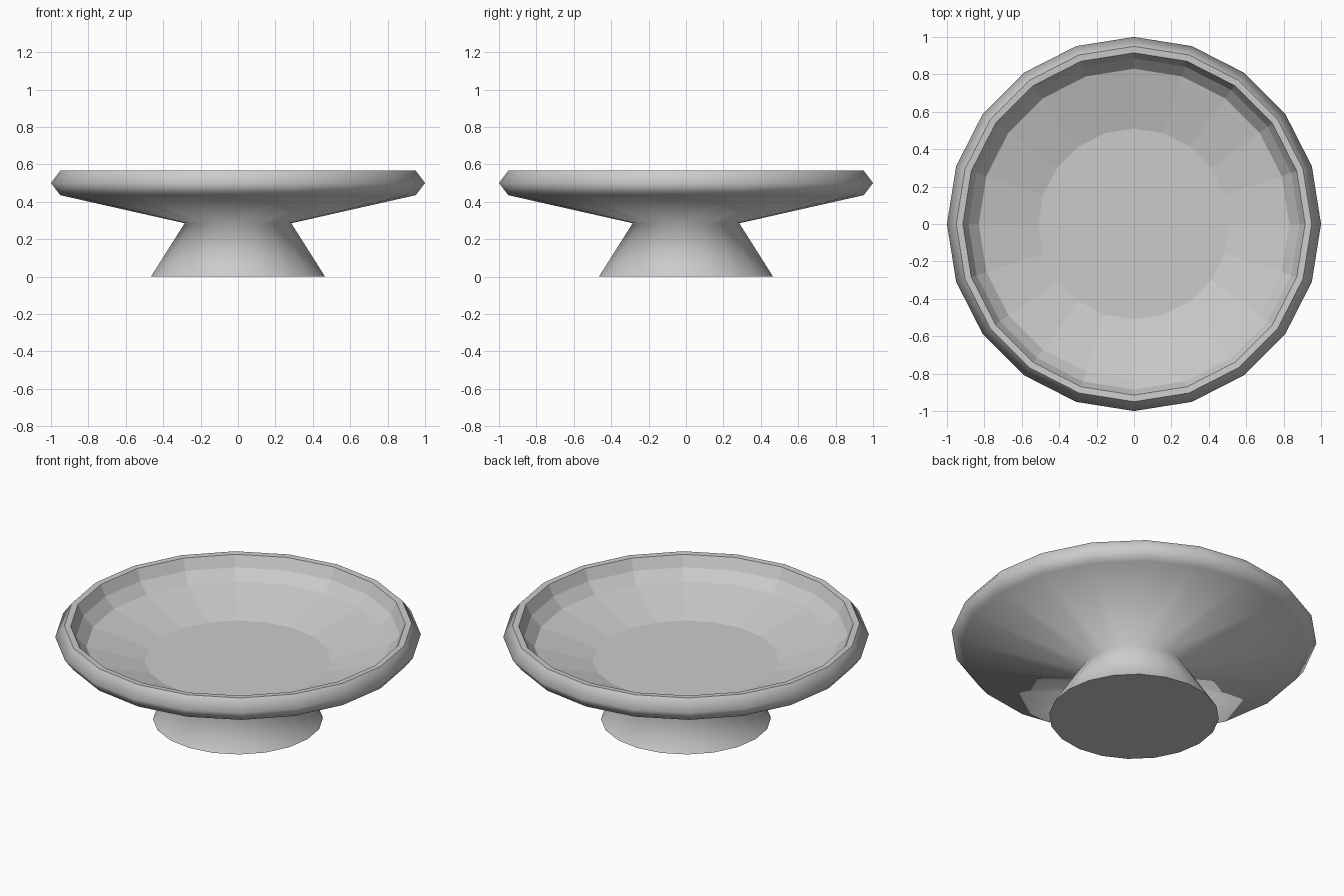
import bpy, bmesh
from math import cos, sin, tau

if "Cube" in bpy.data.objects:
    bpy.data.objects.remove(bpy.data.objects["Cube"])

SIDES = 20

# (radius, height, smooth band above this ring) from foot, around the rim, to the bowl floor
profile = [
    (0.465, 0.0, True),     # foot base
    (0.285, 0.285, True),   # neck
    (0.95, 0.435, True),    # underside edge
    (1.0, 0.50, True),      # widest point of rim
    (0.95, 0.567, False),   # rim top, outer
    (0.915, 0.565, False),  # rim top, inner
    (0.885, 0.50, False),   # inner wall
    (0.83, 0.44, False),    # top of bowl slope
    (0.51, 0.354, False),   # bowl floor
]


def lathe(name, points):
    bm = bmesh.new()
    rings = [[bm.verts.new((r * cos(tau * i / SIDES), r * sin(tau * i / SIDES), z))
              for i in range(SIDES)] for r, z, _ in points]
    # side bands
    for lower, upper, (_, _, smooth) in zip(rings, rings[1:], points):
        for i in range(SIDES):
            j = (i + 1) % SIDES
            bm.faces.new((lower[i], lower[j], upper[j], upper[i])).smooth = smooth
    # base and floor discs
    bm.faces.new(rings[0][::-1])
    bm.faces.new(rings[-1])
    mesh = bpy.data.meshes.new(name)
    bm.to_mesh(mesh)
    bm.free()
    obj = bpy.data.objects.new(name, mesh)
    bpy.context.collection.objects.link(obj)
    return obj


lathe("footed_bowl", profile)
